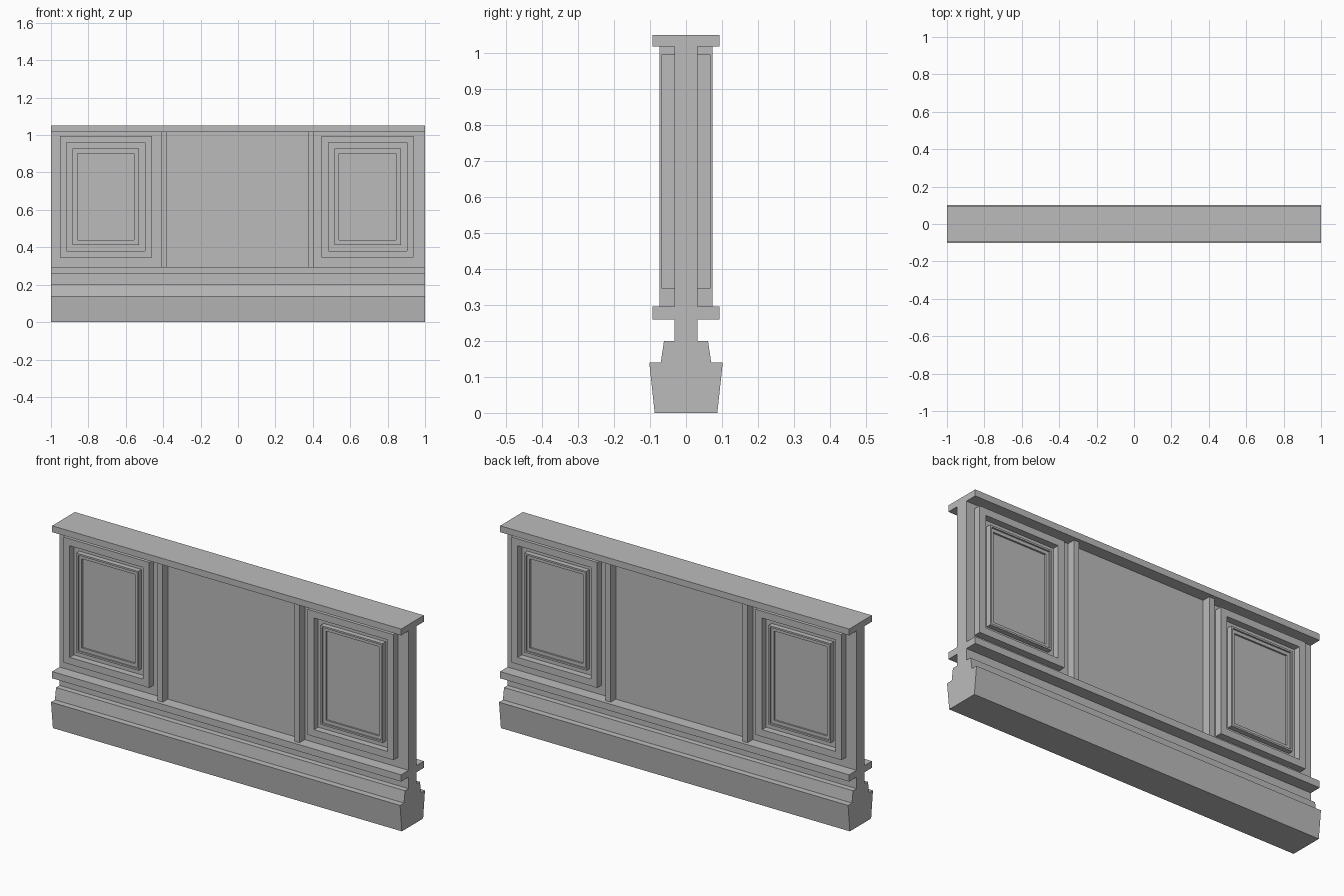
import bpy, bmesh, math

cube = bpy.data.objects.get("Cube")
if cube:
    bpy.data.objects.remove(cube, do_unlink=True)

stone = bpy.data.materials.new("grey_stone")
stone.use_nodes = True
stone.diffuse_color = (0.5, 0.5, 0.5, 1)
bsdf = next(n for n in stone.node_tree.nodes if n.type == 'BSDF_PRINCIPLED')
bsdf.inputs["Base Color"].default_value = (0.5, 0.5, 0.5, 1)

WALL = 0.032  # half thickness of the wall


def finish(name, bm):
    bmesh.ops.recalc_face_normals(bm, faces=bm.faces)
    mesh = bpy.data.meshes.new(name)
    bm.to_mesh(mesh)
    bm.free()
    mesh.materials.append(stone)
    obj = bpy.data.objects.new(name, mesh)
    bpy.context.collection.objects.link(obj)
    return obj


def course(name, half_profile):
    """Full-length horizontal course from (half depth, z) points, bottom to top."""
    bm = bmesh.new()
    outline = half_profile + [(-y, z) for y, z in reversed(half_profile)]
    face = bm.faces.new([bm.verts.new((-1, y, z)) for y, z in outline])
    ext = bmesh.ops.extrude_face_region(bm, geom=[face])
    verts = [v for v in ext["geom"] if isinstance(v, bmesh.types.BMVert)]
    bmesh.ops.translate(bm, verts=verts, vec=(2, 0, 0))
    return finish(name, bm)


def block(name, x0, x1, y0, y1, z0, z1):
    bm = bmesh.new()
    bmesh.ops.create_cube(bm, size=1)
    for v in bm.verts:
        v.co = (x1 if v.co.x > 0 else x0, y1 if v.co.y > 0 else y0,
                z1 if v.co.z > 0 else z0)
    return finish(name, bm)


def moulded_panel(name, cx, cz, hw, hh, steps):
    """Nested rectangles given as (inset, depth), joined and closed in the middle."""
    bm = bmesh.new()
    previous = None
    for inset, depth in steps:
        w, h = hw - inset, hh - inset
        ring = [bm.verts.new((cx + sx * w, -depth, cz + sz * h))
                for sx, sz in ((-1, -1), (1, -1), (1, 1), (-1, 1))]
        if previous:
            for i in range(4):
                j = (i + 1) % 4
                bm.faces.new((previous[i], previous[j], ring[j], ring[i]))
        previous = ring
    bm.faces.new(previous)
    return finish(name, bm)


def copy_to_back(obj):
    twin = obj.copy()
    twin.name = obj.name.replace("front", "back")
    twin.rotation_euler.z = math.pi
    bpy.context.collection.objects.link(twin)


# Horizontal courses, from the ground up
course("plinth", [(0.087, 0), (0.102, 0.14), (0.07, 0.14), (0.061, 0.2)])
course("wall", [(WALL, 0.2), (WALL, 1.017)])
course("ledge", [(0.093, 0.26), (0.093, 0.295)])
course("cap", [(0.093, 1.017), (0.093, 1.05)])

# Raised outer frame, groove, then stepped inner frame around a sunk field
MOULDING = [(0, WALL), (0, 0.068), (0.036, 0.068), (0.036, 0.034),
            (0.068, 0.034), (0.068, 0.06), (0.077, 0.06), (0.077, 0.052),
            (0.094, 0.052), (0.094, 0.043)]

# Upright strips and panels, repeated on the back
for side, strip_x, panel_x in (("right", -0.395, -0.707), ("left", 0.39, 0.693)):
    strip = block("front_strip_" + side, strip_x - 0.015, strip_x + 0.015,
                  -0.074, -WALL, 0.295, 1.017)
    panel = moulded_panel("front_panel_" + side, panel_x, 0.67, 0.246, 0.325, MOULDING)
    copy_to_back(strip)
    copy_to_back(panel)
